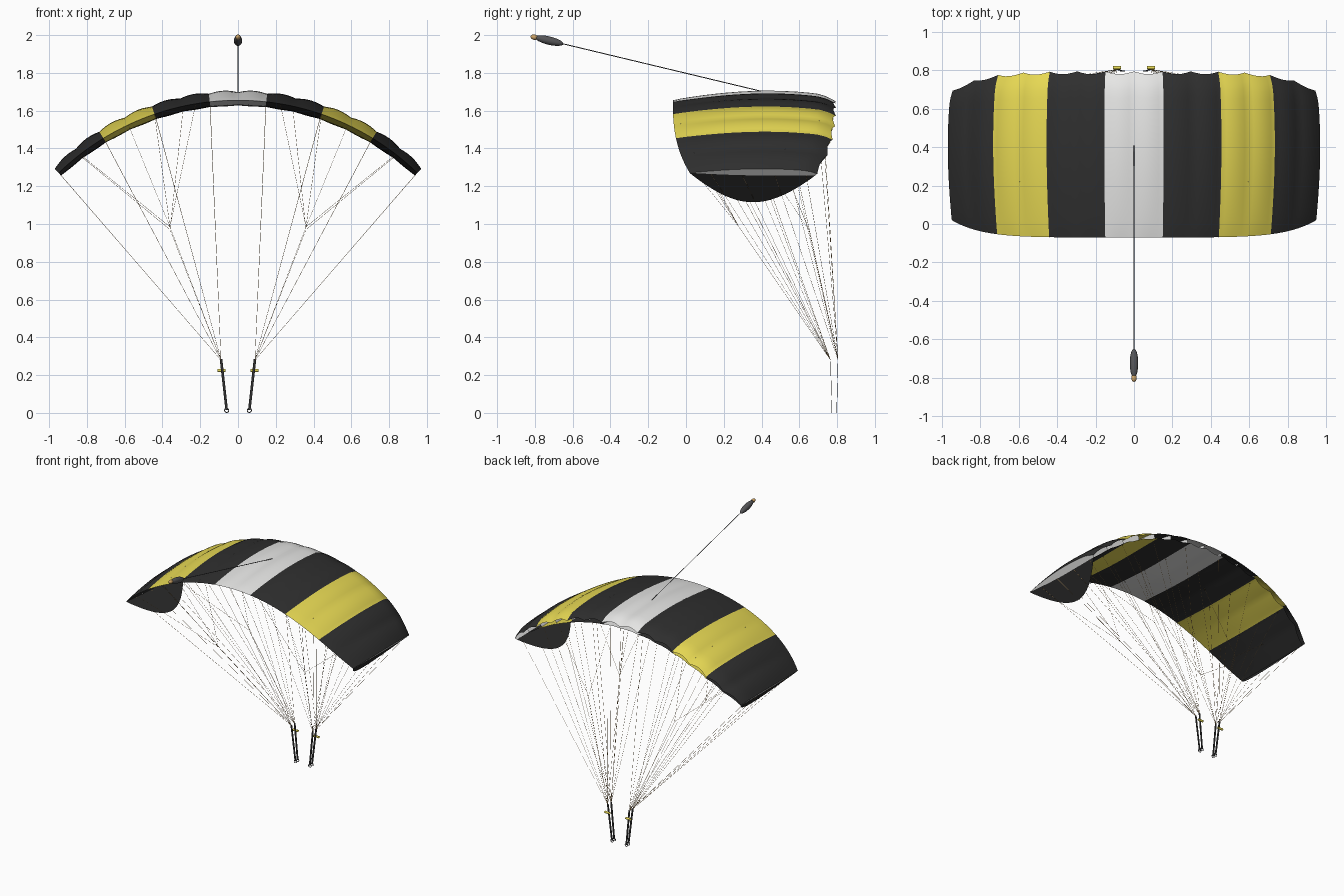
import bpy, bmesh, math
from mathutils import Vector

if "Cube" in bpy.data.objects:
    bpy.data.objects.remove(bpy.data.objects["Cube"])

R, ZC, HALF = 1.364, 0.291, math.radians(44.1)   # arc of the canopy
CELLS, SUB, CHORD = 14, 6, 20


def material(name, rgb):
    m = bpy.data.materials.new(name)
    m.diffuse_color = (*rgb, 1)
    m.use_nodes = True
    m.node_tree.nodes["Principled BSDF"].inputs["Base Color"].default_value = m.diffuse_color
    return m


BLACK = material("black_fabric", (0.028, 0.028, 0.028))
YELLOW = material("yellow_fabric", (0.82, 0.71, 0.09))
WHITE = material("white_fabric", (0.82, 0.82, 0.81))
GREY = material("grey_mesh", (0.09, 0.09, 0.095))
TAN = material("tan_handle", (0.60, 0.36, 0.13))
LINE = material("line_cord", (0.50, 0.31, 0.12))


def finish(name, bm, mats, smooth=True):
    me = bpy.data.meshes.new(name)
    bm.to_mesh(me)
    bm.free()
    ob = bpy.data.objects.new(name, me)
    bpy.context.collection.objects.link(ob)
    for m in mats:
        me.materials.append(m)
    if smooth:
        bpy.ops.object.select_all(action='DESELECT')
        ob.select_set(True)
        bpy.context.view_layer.objects.active = ob
        bpy.ops.object.shade_smooth_by_angle(angle=math.radians(40))
    return ob


def polar(u, h, y):
    a = u * HALF
    return Vector(((R + h) * math.sin(a), y, ZC + (R + h) * math.cos(a)))


def canopy(u, t, top):
    """Point on the wing: u across (-1..1), t from tail 0 to nose 1."""
    s = abs(u) ** 5
    bulge = abs(math.sin((u + 1) / 2 * CELLS * math.pi))
    tail, nose = -0.07 + 0.09 * s, 0.795 - 0.1 * s - 0.014 * bulge
    if not top:
        nose -= 0.012
    thin = 1 - 0.3 * s
    if top:
        h = 0.043 * math.sin(math.pi * t ** 1.1 * 0.93) ** 0.8
        h += 0.013 * bulge * t ** 0.5
        h -= 0.022 * max(0, (t - 0.88) / 0.12) ** 2      # rolled nose lip
    else:
        h = -0.027 * math.sin(math.pi / 2 * min(t / 0.6, 1)) - 0.004 * bulge * t
    return polar(u, h * thin, tail + (nose - tail) * t)


def grid(bm, rows, flip=False):
    vs = [[bm.verts.new(p) for p in r] for r in rows]
    out = []
    for i in range(len(vs) - 1):
        for j in range(len(vs[0]) - 1):
            q = [vs[i][j], vs[i + 1][j], vs[i + 1][j + 1], vs[i][j + 1]]
            f = bm.faces.new(q[::-1] if flip else q)
            out.append((i, f))
    return out


# Upper and lower skins, striped every two cells
STRIPES = [0, 1, 0, 2, 0, 1, 0]
for name, top in (("upper_skin", True), ("lower_skin", False)):
    bm = bmesh.new()
    n = CELLS * SUB
    rows = [[canopy(2 * i / n - 1, j / CHORD, top) for j in range(CHORD + 1)] for i in range(n + 1)]
    for i, f in grid(bm, rows, not top):
        f.material_index = STRIPES[i // (2 * SUB)]
    finish(name, bm, [BLACK, YELLOW, WHITE])

# Ribs between the cells: full at the wing tips, set back from the nose inside
bm = bmesh.new()
for k in range(CELLS + 1):
    u = 2 * k / CELLS - 1
    reach = 1 if k in (0, CELLS) else 0.95
    grid(bm, [[canopy(u, reach * j / CHORD, top) for j in range(CHORD + 1)] for top in (True, False)], u > 0)
finish("ribs", bm, [WHITE], False)

# Rounded stabiliser panels hanging from the tips
for side, tag in ((-1, "left"), (1, "right")):
    bm = bmesh.new()
    upper, lower = [], []
    for j in range(29):
        t = j / 28
        p = canopy(side, t, False)
        q = polar(side, 0, p.y)
        inward = (Vector((0, p.y, ZC)) - q).normalized()
        upper.append(p)
        lower.append(p + inward * (0.001 + 0.197 * max(0, math.sin(math.pi * t)) ** 0.95))
    grid(bm, [upper, lower], side > 0)
    finish(tag + "_stabiliser", bm, [BLACK], False)


def cords(name, segs, radius, mat):
    cu = bpy.data.curves.new(name, 'CURVE')
    cu.dimensions = '3D'
    cu.bevel_depth = radius
    cu.bevel_resolution = 0
    for a, b in segs:
        sp = cu.splines.new('POLY')
        sp.points.add(1)
        sp.points[0].co = (*a, 1)
        sp.points[1].co = (*b, 1)
    cu.materials.append(mat)
    ob = bpy.data.objects.new(name, cu)
    bpy.context.collection.objects.link(ob)
    return ob


# Suspension and brake lines
main, brake = [], []
for s in (-1, 1):
    front, rear = Vector((s * 0.09, 0.805, 0.28)), Vector((s * 0.09, 0.765, 0.28))
    for k in (1, 3, 5, 7):
        u = s * k / 7
        for t, base in ((0.93, front), (0.68, front), (0.42, rear), (0.17, rear)):
            main.append((base, canopy(u, t, False)))
    knot = Vector((s * 0.36, 0.28, 0.985))
    brake.append((rear, knot))
    for k in (1.5, 3, 4, 6):
        brake.append((knot, canopy(s * k / 7, 0.0, False)))
    knot2 = Vector((s * 0.36, 0.65, 0.97))
    main.append((front, knot2))
    for k in (2, 6):
        main.append((knot2, canopy(s * k / 7, 0.55, False)))
cords("suspension_lines", main, 0.0008, LINE)
cords("brake_lines", brake, 0.0008, LINE)

# Riser straps, rings and brake toggles
for s, tag in ((-1, "left"), (1, "right")):
    bm = bmesh.new()
    for y0, y1 in ((0.772, 0.765), (0.798, 0.805)):
        rows = []
        for x, y, z in ((0.06, y0, 0.015), (0.09, y1, 0.285)):
            c = [(-1, -1), (1, -1), (1, 1), (-1, 1), (-1, -1)]
            rows.append([Vector((s * x + dx * 0.007, y + dy * 0.001, z)) for dx, dy in c])
        grid(bm, rows)
    bmesh.ops.recalc_face_normals(bm, faces=bm.faces)
    finish(tag + "_risers", bm, [BLACK], False)
    for y in (0.772, 0.798):
        bpy.ops.mesh.primitive_torus_add(major_radius=0.011, minor_radius=0.0025, major_segments=20,
                                         minor_segments=6, location=(s * 0.06, y, 0.0135),
                                         rotation=(math.pi / 2, 0, 0))
        ring = bpy.context.object
        ring.name = tag + "_riser_ring"
        ring.data.materials.append(GREY)
    bpy.ops.mesh.primitive_cylinder_add(vertices=14, radius=0.008, depth=0.042, end_fill_type='NOTHING',
                                        location=(s * 0.088, 0.814, 0.225), rotation=(0, math.pi / 2, 0))
    toggle = bpy.context.object
    toggle.name = tag + "_brake_toggle"
    toggle.data.materials.append(YELLOW)

# Bridle, pilot chute and its handle
start, end = Vector((0, 0.41, 1.70)), Vector((0, -0.66, 1.956))
cords("bridle", [(start, end)], 0.0025, GREY)
tilt = (end - start).to_track_quat('Z', 'Y').to_euler()
for name, loc, r, half, mat in (("pilot_chute", (0, -0.725, 1.971), 0.022, 0.078, GREY),
                                ("pilot_chute_handle", (0, -0.803, 1.989), 0.014, 0.02, TAN)):
    bpy.ops.mesh.primitive_uv_sphere_add(segments=20, ring_count=12, location=loc, rotation=tilt)
    ob = bpy.context.object
    ob.name = name
    ob.scale = (r, r, half)
    ob.data.materials.append(mat)
    bpy.ops.object.shade_smooth_by_angle(angle=math.radians(40))
